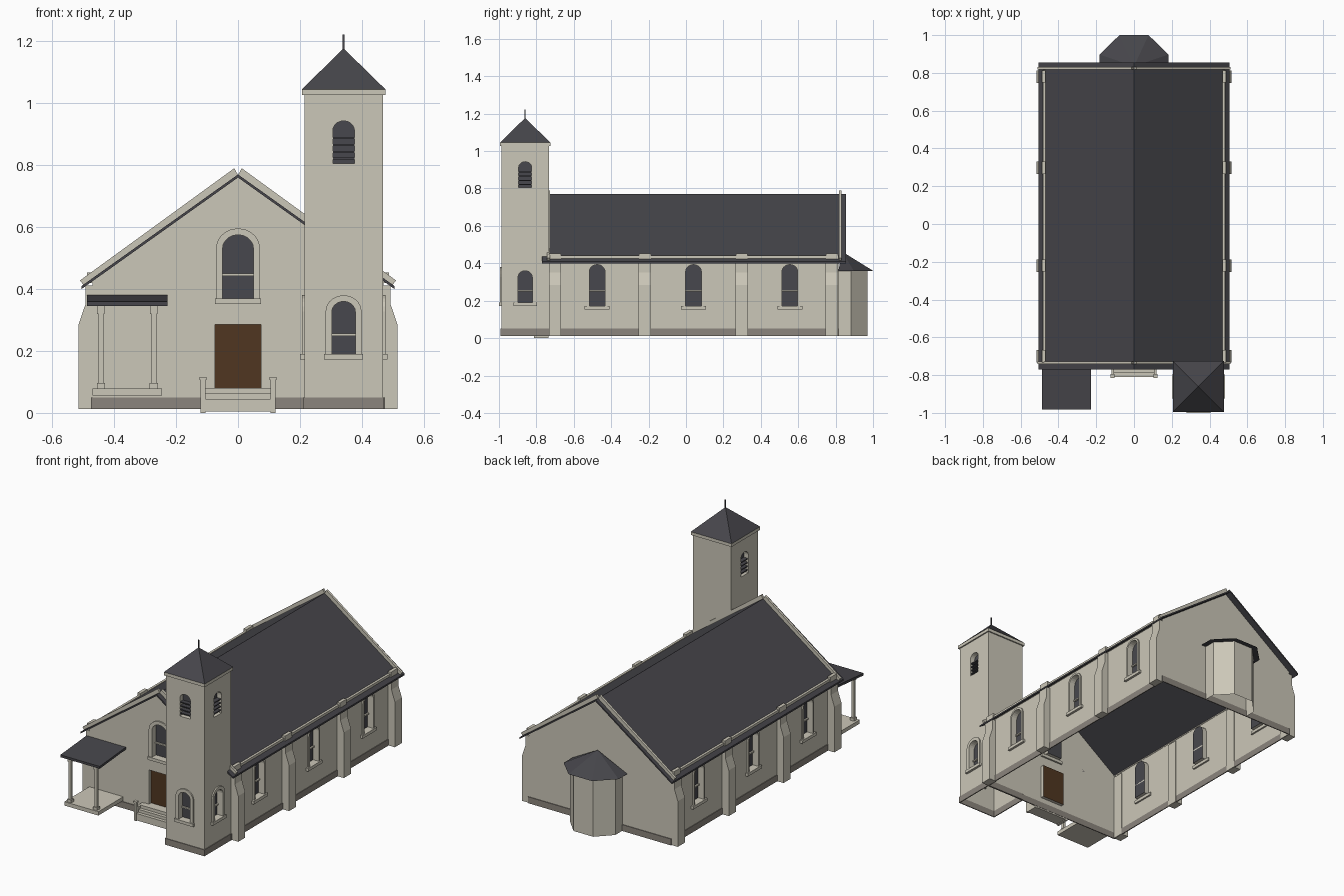
import bpy, bmesh, math
from mathutils import Vector

if "Cube" in bpy.data.objects:
    bpy.data.objects.remove(bpy.data.objects["Cube"])


def material(name, rgb):
    m = bpy.data.materials.new(name)
    m.use_nodes = True
    m.diffuse_color = (*rgb, 1)
    m.node_tree.nodes["Principled BSDF"].inputs["Base Color"].default_value = (*rgb, 1)
    return m


STONE = material("pale stone", (0.60, 0.57, 0.48))
SLATE = material("dark slate", (0.061, 0.060, 0.069))
GLASS = material("dark glass", (0.064, 0.064, 0.074))
PLINTH = material("grey plinth", (0.26, 0.235, 0.205))
WOOD = material("brown wood", (0.08, 0.037, 0.015))

X, Y, Z = Vector((1, 0, 0)), Vector((0, 1, 0)), Vector((0, 0, 1))
BASE = 0.012


# A frame is origin, across, up, outward
def frame(origin, across, up, outward):
    return Vector(origin), across, up, outward


def at(f, u, v, d=0):
    return f[0] + f[1] * u + f[2] * v + f[3] * d


ALONG_Y = frame((0, 0, 0), X, Z, Y)
PLAN = frame((0, 0, 0), X, Y, Z)


def finish(name, bm, mats):
    me = bpy.data.meshes.new(name)
    bm.to_mesh(me)
    bm.free()
    for m in mats:
        me.materials.append(m)
    ob = bpy.data.objects.new(name, me)
    bpy.context.collection.objects.link(ob)
    return ob


def prism(name, pts, f, d0, d1, mat, caps=(True, True), end_mat=None, inward=False):
    """Extrude an outline from d0 to d1, with optional end caps."""
    bm = bmesh.new()
    a = [bm.verts.new(at(f, u, v, d0)) for u, v in pts]
    b = [bm.verts.new(at(f, u, v, d1)) for u, v in pts]
    for i in range(len(pts)):
        j = (i + 1) % len(pts)
        bm.faces.new((a[i], a[j], b[j], b[i]))
    if caps[0]:
        bm.faces.new(a)
    if caps[1]:
        end = bm.faces.new(b)
        end.material_index = 1 if end_mat else 0
    bmesh.ops.recalc_face_normals(bm, faces=bm.faces)
    if inward:
        bmesh.ops.reverse_faces(bm, faces=bm.faces)
    return finish(name, bm, [mat, end_mat] if end_mat else [mat])


def rect(u0, u1, v0, v1):
    return [(u0, v0), (u1, v0), (u1, v1), (u0, v1)]


def box(name, xs, ys, zs, mat):
    return prism(name, rect(*xs, *zs), ALONG_Y, *ys, mat)


def arch(u, half, z0, z1):
    rise = half * 0.9
    n = 10
    curve = [(u + half * math.cos(math.pi * i / n),
              z1 - rise + rise * math.sin(math.pi * i / n)) for i in range(n + 1)]
    return [(u - half, z0), (u + half, z0)] + curve


def wall(name, f, outline, holes=()):
    """Single sheet wall with openings."""
    bm = bmesh.new()
    for loop in [outline, *holes]:
        vs = [bm.verts.new(at(f, u, v)) for u, v in loop]
        for i, v in enumerate(vs):
            bm.edges.new((v, vs[(i + 1) % len(vs)]))
    bmesh.ops.triangle_fill(bm, use_beauty=True, edges=bm.edges[:], normal=f[3])
    bm.normal_update()
    bmesh.ops.reverse_faces(bm, faces=[p for p in bm.faces if p.normal.dot(f[3]) < 0])
    return finish(name, bm, [STONE])


def recess(name, f, outline, depth, back):
    prism(name, outline, f, 0, -depth, STONE, (False, True), back, True)


def window(name, f, u, half, z0, z1, trim):
    """Recessed pane, glazing bar, raised surround and sill; returns the opening."""
    opening = arch(u, half, z0, z1)
    recess(name + "_recess", f, opening, 0.03, GLASS)
    mid = z0 + (z1 - z0) * 0.37
    prism(name + "_bar", rect(u - half, u + half, mid - 0.004, mid + 0.004), f, -0.03, -0.02, STONE)
    prism(name + "_sill", rect(u - half - 0.025, u + half + 0.025, z0 - 0.018, z0), f, -0.01, 0.014, STONE)
    outer = arch(u, half + trim, z0, z1 + trim)
    bm = bmesh.new()
    rows = [[bm.verts.new(at(f, p, q, d)) for p, q in ring]
            for ring, d in ((outer, 0), (outer, 0.008), (opening, 0.008), (opening, 0))]
    for r0, r1 in zip(rows, rows[1:]):
        for i in range(1, len(outer)):
            j = (i + 1) % len(outer)
            bm.faces.new((r0[i], r0[j], r1[j], r1[i]))
    bmesh.ops.recalc_face_normals(bm, faces=bm.faces)
    finish(name + "_surround", bm, [STONE])
    return opening


def louvre(name, f, u):
    opening = arch(u, 0.035, 0.805, 0.943)
    recess(name + "_recess", f, opening, 0.03, GLASS)
    for i in range(4):
        z = 0.818 + i * 0.022
        prism(name + "_slat", rect(u - 0.035, u + 0.035, z, z + 0.006), f, -0.03, -0.004, SLATE)
    return opening


def hip(name, base, z, apex):
    """Pointed roof over a plan outline."""
    bm = bmesh.new()
    vs = [bm.verts.new((x, y, z)) for x, y in base]
    top = bm.verts.new(apex)
    bm.faces.new(vs)
    for i, v in enumerate(vs):
        bm.faces.new((v, vs[(i + 1) % len(vs)], top))
    bmesh.ops.recalc_face_normals(bm, faces=bm.faces)
    finish(name, bm, [SLATE])


def plinth(name, xs, ys):
    ob = prism(name, rect(*xs, *ys), PLAN, BASE, 0.05, PLINTH, (False, False))
    s = ob.modifiers.new("thickness", "SOLIDIFY")
    s.thickness, s.offset = 0.008, -1


# Nave walls
W, F, B = 0.47, -0.735, 0.815
gable = [(-W, BASE), (W, BASE), (W, 0.426), (0, 0.763), (-W, 0.426)]
front = frame((0, F, 0), X, Z, -Y)
door = rect(-0.075, 0.075, 0.08, 0.285)
recess("door", front, door, 0.02, WOOD)
wall("front_gable", front, gable, [door, window("front_window", front, 0, 0.05, 0.37, 0.575, 0.021)])
wall("back_gable", frame((0, B, 0), X, Z, Y), gable)
plinth("nave_plinth", (-W - 0.004, W + 0.004), (F - 0.004, B + 0.004))

# Sides: windows, buttresses and eave trim
for side, s in (("left", 1), ("right", -1)):
    f = frame((s * W, 0, 0), Y, Z, X * s)
    holes = [window(side + "_window", f, y, 0.042, 0.172, 0.393, 0.012) for y in (-0.475, 0.04, 0.555)]
    wall(side + "_wall", f, rect(F, B, BASE, 0.426), holes)
    profile = [(s * x, z) for x, z in ((0.465, BASE), (0.515, BASE), (0.515, 0.285),
                                       (0.493, 0.35), (0.493, 0.412), (0.465, 0.412))]
    for y in (-0.7, -0.22, 0.298, 0.78):
        prism(side + "_buttress", profile, ALONG_Y, y - 0.033, y + 0.033, STONE)
        box(side + "_eave_block", (s * 0.468, s * 0.488), (y - 0.032, y + 0.032), (0.42, 0.453), STONE)
    box(side + "_eave_strip", (s * 0.468, s * 0.482), (F, B), (0.42, 0.441), STONE)
    rake = [(0, 0.768), (s * 0.012, 0.79), (s * 0.51, 0.428), (s * 0.497, 0.41)]
    for y in (-0.742, 0.818):
        prism(side + "_rake_strip", rake, ALONG_Y, y, y + 0.014, STONE)

# Main roof
prism("nave_roof", [(0, 0.77), (0.505, 0.41), (0.505, 0.4), (0, 0.76), (-0.505, 0.4), (-0.505, 0.41)],
      ALONG_Y, -0.77, 0.855, SLATE)

# Tower
TX, TY, R = 0.341, -0.86, 0.127
tower_faces = (("front", X, -Y), ("left", Y, X), ("right", Y, -X), ("back", X, Y))
for name, across, out in tower_faces:
    f = frame(Vector((TX, TY, 0)) + out * R, across, Z, out)
    holes = []
    if name != "back":
        holes = [window("tower_" + name + "_window", f, 0, 0.038, 0.19, 0.36, 0.02),
                 louvre("tower_" + name + "_louvre", f, 0)]
    wall("tower_" + name + "_wall", f, rect(-R, R, BASE, 1.03), holes)
plinth("tower_plinth", (TX - R - 0.004, TX + R + 0.004), (TY - R - 0.004, TY + R + 0.004))
C = R + 0.008
box("tower_cornice", (TX - C, TX + C), (TY - C, TY + C), (1.026, 1.045), STONE)
hip("tower_roof", rect(TX - C, TX + C, TY - C, TY + C), 1.045, (TX, TY, 1.177))
box("finial", (TX - 0.003, TX + 0.003), (TY - 0.003, TY + 0.003), (1.165, 1.222), SLATE)

# Apse
prism("apse_wall", [(0.15, B), (0.15, 0.882), (0.065, 0.97), (-0.065, 0.97), (-0.15, 0.882), (-0.15, B)],
      PLAN, BASE, 0.362, STONE, (False, False))
hip("apse_roof", [(0.182, B), (0.182, 0.897), (0.077, 1.0), (-0.077, 1.0), (-0.182, 0.897), (-0.182, B)],
    0.36, (0, 0.835, 0.462))

# Side porch
box("porch_floor", (-0.47, -0.245), (-0.97, F), (0.056, 0.079), STONE)
slope = frame((0, 0, 0), Y, Z, X)
prism("porch_roof", [(-0.982, 0.345), (F, 0.366), (F, 0.38), (-0.982, 0.359)], slope, -0.488, -0.228, SLATE)
for x in (-0.443, -0.272):
    for part, h, z0, z1 in (("base", 0.013, 0.079, 0.096), ("shaft", 0.008, 0.096, 0.33), ("cap", 0.012, 0.32, 0.349)):
        box("porch_post_" + part, (x - h, x + h), (-0.95 - h, -0.95 + h), (z0, z1), STONE)

# Entrance steps with side walls and newels
for y, z in ((-0.81, 0.045), (-0.79, 0.062), (-0.77, 0.08)):
    box("step", (-0.105, 0.105), (y, F), (0.004, z), STONE)
for s in (-1, 1):
    box("step_side", (s * 0.105, s * 0.12), (-0.81, F), (0, 0.078), STONE)
    box("newel", (s * 0.105, s * 0.121), (-0.812, -0.796), (0, 0.11), STONE)
    box("newel_cap", (s * 0.102, s * 0.124), (-0.815, -0.793), (0.107, 0.116), STONE)
